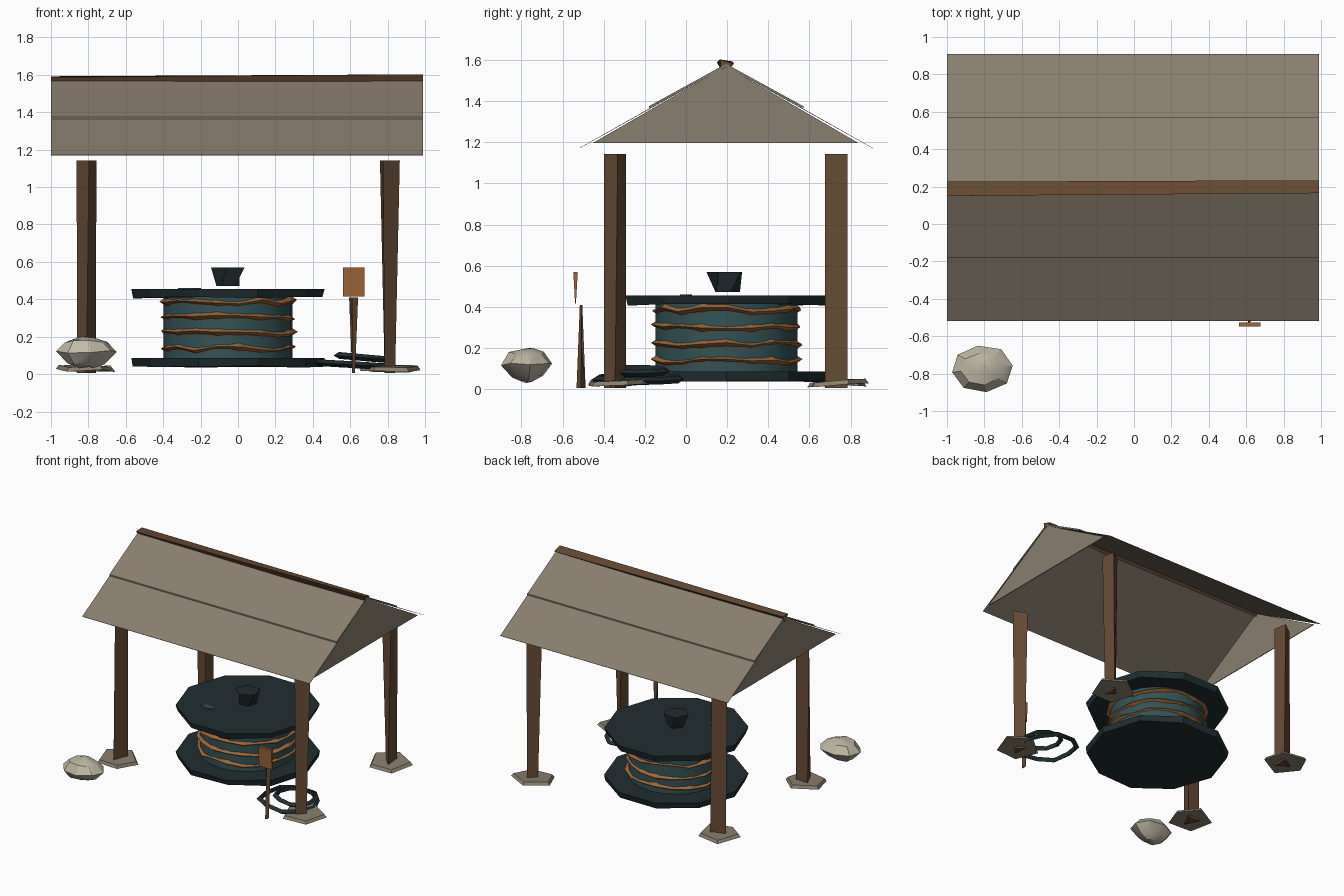
import bpy, bmesh, math, random
from mathutils import Vector

random.seed(4)
cube = bpy.data.objects.get("Cube")
if cube:
    bpy.data.objects.remove(cube, do_unlink=True)


def material(name, rgb):
    m = bpy.data.materials.new(name)
    m.use_nodes = True
    colour = (*rgb, 1)
    m.diffuse_color = colour
    node = next(n for n in m.node_tree.nodes if n.type == "BSDF_PRINCIPLED")
    node.inputs["Base Color"].default_value = colour
    node.inputs["Roughness"].default_value = 0.9
    return m


THATCH = material("weathered_tan", (0.25, 0.21, 0.155))
STONE = material("pale_stone", (0.52, 0.48, 0.37))
WOOD = material("dark_wood", (0.14, 0.072, 0.036))
ORANGE = material("orange_wood", (0.34, 0.13, 0.038))
DARK = material("dark_slate", (0.015, 0.027, 0.03))
TEAL = material("deep_teal", (0.034, 0.085, 0.09))


def loft(name, rings, mat, closed=False, smooth=None):
    """Skin rings of equal length; closed joins the last ring to the first."""
    bm = bmesh.new()
    rows = [[bm.verts.new(p) for p in ring] for ring in rings]
    n = len(rows[0])
    pairs = list(zip(rows, rows[1:]))
    if closed:
        pairs.append((rows[-1], rows[0]))
    else:
        bm.faces.new(rows[0])
        bm.faces.new(rows[-1])
    for a, b in pairs:
        for i in range(n):
            j = (i + 1) % n
            bm.faces.new((a[i], a[j], b[j], b[i]))
    bmesh.ops.recalc_face_normals(bm, faces=bm.faces)
    mesh = bpy.data.meshes.new(name)
    bm.to_mesh(mesh)
    bm.free()
    mesh.materials.append(mat)
    obj = bpy.data.objects.new(name, mesh)
    bpy.context.collection.objects.link(obj)
    if smooth:
        bpy.ops.object.select_all(action="DESELECT")
        obj.select_set(True)
        bpy.context.view_layer.objects.active = obj
        bpy.ops.object.shade_smooth_by_angle(angle=math.radians(smooth))
    return obj


def circle(centre, rx, ry, sides, turn=0, wobble=0, lift=0):
    x, y, z = centre
    ring = []
    for i in range(sides):
        a = math.radians(turn) + math.tau * i / sides
        k = 1 + random.uniform(-wobble, wobble)
        ring.append((x + rx * k * math.cos(a), y + ry * k * math.sin(a),
                     z + random.uniform(-lift, lift)))
    return ring


def triangle(centre, hx, hy, turn):
    """Triangle stretched to the given half widths."""
    pts = circle((0, 0, 0), 1, 1, 3, turn)
    fit = []
    for axis, half in ((0, hx), (1, hy)):
        vals = [p[axis] for p in pts]
        lo, hi = min(vals), max(vals)
        fit.append([centre[axis] + half * (2 * (v - lo) / (hi - lo) - 1) for v in vals])
    return [(x, y, centre[2]) for x, y in zip(*fit)]


def along_x(name, section, x0, x1, mat):
    return loft(name, [[(x, y, z) for y, z in section] for x in (x0, x1)], mat)


def rope(name, path, size, mat):
    """Closed three-sided strand around a list of (centre, outward) pairs."""
    up = Vector((0, 0, 1))
    rings = []
    for p, out in path:
        rings.append([p + out * size, p - out * size * 0.6 + up * size,
                      p - out * size * 0.6 - up * size])
    return loft(name, rings, mat, closed=True)


# Roof: two slopes, each with an overlapping upper sheet
RIDGE_Y = 0.195
for side, label in ((-1, "front"), (1, "back")):
    eave, lap = RIDGE_Y + side * 0.713, RIDGE_Y + side * 0.375
    along_x(f"roof_{label}", [(eave, 1.172), (RIDGE_Y, 1.575),
                              (RIDGE_Y, 1.569), (eave, 1.17)], -1, 0.99, THATCH)
    along_x(f"roof_lap_{label}", [(lap, 1.375), (RIDGE_Y, 1.581),
                                  (RIDGE_Y, 1.574), (lap, 1.365)], -1, 0.99, THATCH)

# Gable walls under the slopes
for x, label in ((-0.995, "right"), (0.98, "left")):
    along_x(f"gable_{label}", [(-0.455, 1.195), (0.84, 1.195), (RIDGE_Y, 1.57)],
            x, x + 0.006, THATCH)

# Twisted ridge beam
ridge_ends = []
for x, turn, z in ((-1, 155, 1.575), (0.99, 125, 1.578)):
    ridge_ends.append([(x, 0.19 + 0.044 * math.cos(math.radians(turn + k)),
                        z + 0.03 * math.sin(math.radians(turn + k))) for k in (0, 120, 240)])
loft("ridge_beam", ridge_ends, WOOD)

# Posts on flat foot stones
posts = {
    "front_right": (-0.81, -0.345, -90, 0.05),
    "front_left": (0.812, -0.345, 0, 0.028),
    "back_right": (-0.81, 0.73, 180, 0.05),
    "back_left": (0.812, 0.73, 180, 0.028),
}
for label, (x, y, turn, foot) in posts.items():
    loft(f"post_{label}", [triangle((x, y, 0.005), foot, 0.054, turn),
                           triangle((x, y, 1.142), 0.053, 0.054, turn + 8)], WOOD)
    spin = random.uniform(0, 72)
    base = circle((x, y + 0.005, 0.018), 0.165, 0.155, 5, spin, 0.06, 0.012)
    top = [(x + (p[0] - x) * 0.9, y + (p[1] - y) * 0.9, p[2] + 0.022) for p in base]
    loft(f"foot_stone_{label}", [base, top], THATCH)

# Spool: drum, two flanges, loose knob
CX, CY = -0.053, 0.197
loft("drum", [circle((CX, CY, z), 0.345, 0.345, 24) for z in (0.06, 0.43)], TEAL, smooth=40)
for label, z, turn in (("lower", 0.04, 0), ("upper", 0.41, 0)):
    loft(f"flange_{label}", [circle((CX, CY, z), 0.505, 0.505, 10, turn, 0.015, 0.005),
                             circle((CX, CY, z + 0.046), 0.517, 0.517, 10, turn)], DARK)
loft("flange_patch", [circle((-0.26, 0, z), 0.065, 0.03, 4, 20) for z in (0.453, 0.459)], TEAL)
loft("knob", [circle((CX, CY, 0.472), 0.065, 0.065, 5, 20),
              circle((CX, CY - 0.004, 0.57), 0.094, 0.094, 5, 50)], DARK)

# Wavy rope wraps around the drum
for n in range(4):
    path = []
    for i in range(18):
        a = math.tau * i / 18
        out = Vector((math.cos(a), math.sin(a), 0))
        r = 0.346 + random.uniform(-0.009, 0.009)
        height = 0.135 + 0.084 * n + random.uniform(-0.013, 0.013)
        path.append((Vector((CX, CY, height)) + out * r, out))
    rope(f"rope_wrap_{n + 1}", path, 0.02, ORANGE)

# Loose cable coil on the ground
for label, x, r, z in (("outer", 0.62, 0.215, 0.05), ("inner", 0.67, 0.145, 0.088)):
    path = []
    for i in range(10):
        a = math.tau * i / 10
        out = Vector((math.cos(a), math.sin(a), 0))
        k = r * random.uniform(0.92, 1.06)
        path.append((Vector((x, -0.24, z - 0.012 * math.cos(a))) + out * k, out))
    rope(f"cable_coil_{label}", path, 0.018, DARK)

# Sign on a stake
loft("sign_stake", [triangle((0.618, -0.51, 0.005), 0.008, 0.022, 0),
                    triangle((0.618, -0.51, 0.41), 0.024, 0.006, 20)], WOOD)
sign = []
for z, depth in ((0.415, 0.002), (0.57, 0.011)):
    sign.append([(0.618 + sx * 0.057, -0.537 + sy * depth, z)
                 for sx, sy in ((-1, -1), (1, -1), (1, 1), (-1, 1))])
loft("sign_board", sign, ORANGE)

# Boulder
rock = []
for z, k in ((0.033, 0.2), (0.06, 0.62), (0.118, 1), (0.175, 0.66), (0.197, 0.22)):
    rock.append(circle((-0.812, -0.775, z), 0.168 * k, 0.13 * k, 8, 8, 0.04, 0.008))
loft("boulder", rock, STONE, smooth=28)
